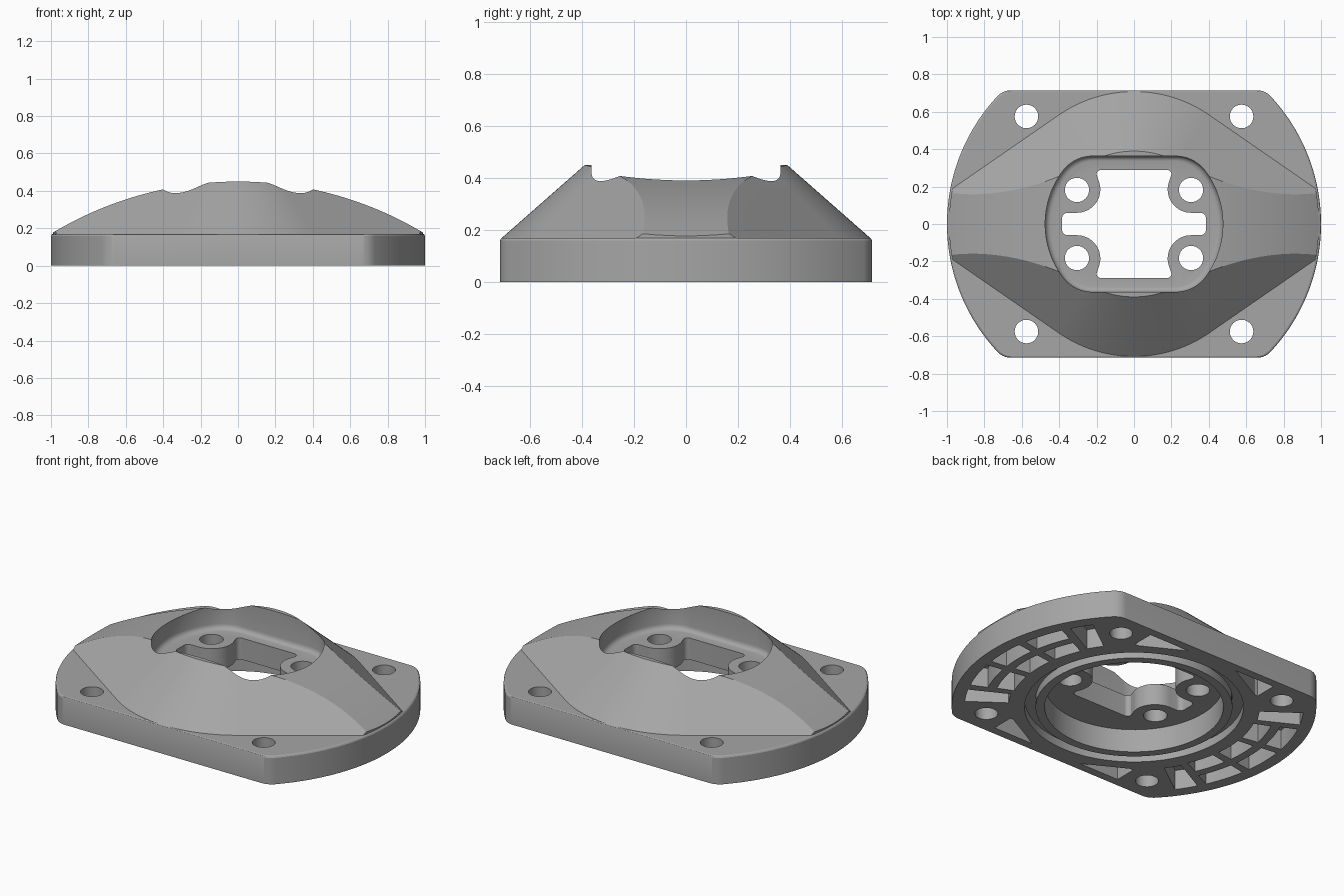
import bpy, bmesh
from math import sin, cos, pi, radians, atan2, acos, sqrt

if "Cube" in bpy.data.objects:
    bpy.data.objects.remove(bpy.data.objects["Cube"], do_unlink=True)

grey = bpy.data.materials.new("plain grey")
grey.use_nodes = True
grey.diffuse_color = (0.38, 0.38, 0.38, 1)
grey.node_tree.nodes["Principled BSDF"].inputs["Base Color"].default_value = (0.38, 0.38, 0.38, 1)


# Helpers: 2D outlines
def arc(cx, cy, r, a0, a1, n=16):
    return [(cx + r * cos(a0 + (a1 - a0) * i / n), cy + r * sin(a0 + (a1 - a0) * i / n))
            for i in range(n + 1)]


def circle(r, cx=0, cy=0, n=96):
    return arc(cx, cy, r, 0, 2 * pi, n)[:-1]


def four_way(quarter):
    """Mirror a first-quadrant path into a closed symmetric outline."""
    back = quarter[::-1]
    pts = quarter + [(-x, y) for x, y in back] + [(-x, -y) for x, y in quarter] + [(x, -y) for x, y in back]
    return [p for i, p in enumerate(pts)
            if abs(p[0] - pts[i - 1][0]) + abs(p[1] - pts[i - 1][1]) > 1e-5]


def clipped_disc(r, half, fillet):
    """Disc cut flat at y = +-half, with rounded corners."""
    cx, cy = sqrt((r - fillet) ** 2 - (half - fillet) ** 2), half - fillet
    a = atan2(cy, cx)
    return four_way(arc(0, 0, r, 0, a, 24) + arc(cx, cy, fillet, a, pi / 2, 12)[1:])


def sector(r0, r1, a0, a1):
    a0, a1 = radians(a0), radians(a1)
    return arc(0, 0, r0, a0, a1, 8) + arc(0, 0, r1, a1, a0, 8)


def at(outline, z, s=1):
    return [(x * s, y * s, z) for x, y in outline]


# Helpers: solids
def loft(name, *stacks, ring=False):
    """Each stack is a list of matching 3D loops, skinned and capped."""
    bm = bmesh.new()
    for loops in stacks:
        rows = [[bm.verts.new(p) for p in loop] for loop in loops]
        pairs = list(zip(rows, rows[1:] + rows[:1])) if ring else list(zip(rows, rows[1:]))
        for a, b in pairs:
            for i in range(len(a)):
                bm.faces.new((a[i - 1], a[i], b[i], b[i - 1]))
        if not ring:
            bm.faces.new(rows[0])
            bm.faces.new(rows[-1])
    bmesh.ops.recalc_face_normals(bm, faces=bm.faces[:])
    mesh = bpy.data.meshes.new(name)
    bm.to_mesh(mesh)
    bm.free()
    obj = bpy.data.objects.new(name, mesh)
    mesh.materials.append(grey)
    bpy.context.collection.objects.link(obj)
    return obj


def prisms(name, outlines, z0, z1):
    return loft(name, *[[at(o, z0), at(o, z1)] for o in outlines])


def combine(target, other, operation):
    mod = target.modifiers.new(operation, "BOOLEAN")
    mod.operation, mod.object, mod.solver = operation, other, "EXACT"
    bpy.context.view_layer.objects.active = target
    bpy.ops.object.modifier_apply(modifier=mod.name)
    bpy.data.objects.remove(other, do_unlink=True)


# Base plate with a small rounded top edge
plate = clipped_disc(1, 0.715, 0.1)
body = loft("flange_body", [at(plate, 0), at(plate, 0.16), at(plate, 0.167, 0.996), at(plate, 0.17, 0.99)])

# Sloped hub: tapered hull trimmed by a round disc and an arched top
tip, r = 1.245, 0.708
hull = four_way([(tip, 0)] + arc(0, 0, r, acos(r / tip), pi / 2, 24))
hub = loft("hub", [at(hull, 0.1), at(hull, 0.17), at(hull, 0.5, 0.47)])
combine(hub, prisms("hub_disc", [circle(0.989, n=160)], 0.05, 0.6), "INTERSECT")
crown = arc(0, -1.48, 1.93, pi / 2 - 0.6, pi / 2 + 0.6, 64)
crown = [(1.1, 0)] + crown + [(-1.1, 0)]
combine(hub, loft("arched_top", [[(x, y, z) for x, z in crown] for y in (-1, 1)]), "INTERSECT")
combine(body, hub, "UNION")

# Upper pocket with a filleted floor
pocket = clipped_disc(0.475, 0.363, 0.2)
steps = [at(pocket, 0.27 + 0.03 * (1 - cos(a)), 1 - 0.07 * (1 - sin(a)))
         for a in [i * pi / 8 for i in range(5)]]
combine(body, loft("upper_pocket", steps + [at(pocket, 0.7)]), "DIFFERENCE")

# Lower round recess and seal groove
combine(body, prisms("lower_recess", [circle(0.49)], -0.1, 0.14), "DIFFERENCE")
groove = [at(circle(0.54), -0.1), at(circle(0.6), -0.1), at(circle(0.6), 0.05), at(circle(0.54), 0.05)]
combine(body, loft("seal_groove", groove, ring=True), "DIFFERENCE")

# Central opening shaped around four screw lugs
opening = four_way([(0.385, 0)] + arc(0.355, 0.03, 0.03, 0, pi / 2, 6)
                   + arc(0.305, 0.185, 0.125, -pi / 2, -pi - 0.4, 18)
                   + arc(0.175, 0.265, 0.025, 0, pi / 2, 6) + [(0, 0.29)])
combine(body, prisms("opening", [opening], -0.1, 0.6), "DIFFERENCE")

# Screw holes: four inner and four at the corners
signs = [(sx, sy) for sx in (-1, 1) for sy in (-1, 1)]
holes = [circle(hr, sx * hx, sy * hy, 40) for sx, sy in signs
         for hr, hx, hy in ((0.065, 0.305, 0.182), (0.063, 0.575, 0.575))]
combine(body, prisms("screw_holes", holes, -0.1, 0.6), "DIFFERENCE")

# Ribbed underside: curved cells at both ends, triangles along the flats
cells = []
for side in (0, 180):
    for mid in (-17.5, 0, 17.5):
        cells.append(sector(0.68, 0.78, side + mid - 7, side + mid + 7))
        cells.append(sector(0.83, 0.93, side + mid - 7.3, side + mid + 7.3))
    for a in (-36, 28):
        cells.append(sector(0.69, 0.93, side + a, side + a + 8))
for sx, sy in signs:
    cells.append([(sx * x, sy * y) for x, y in ((0.17, 0.665), (0.44, 0.665), (0.44, 0.53), (0.42, 0.53))])
combine(body, prisms("rib_cells", cells, -0.1, 0.12), "DIFFERENCE")

# Smooth curves, keep crisp edges
bpy.ops.object.select_all(action="DESELECT")
body.select_set(True)
bpy.context.view_layer.objects.active = body
bpy.ops.object.shade_smooth_by_angle(angle=radians(25))
